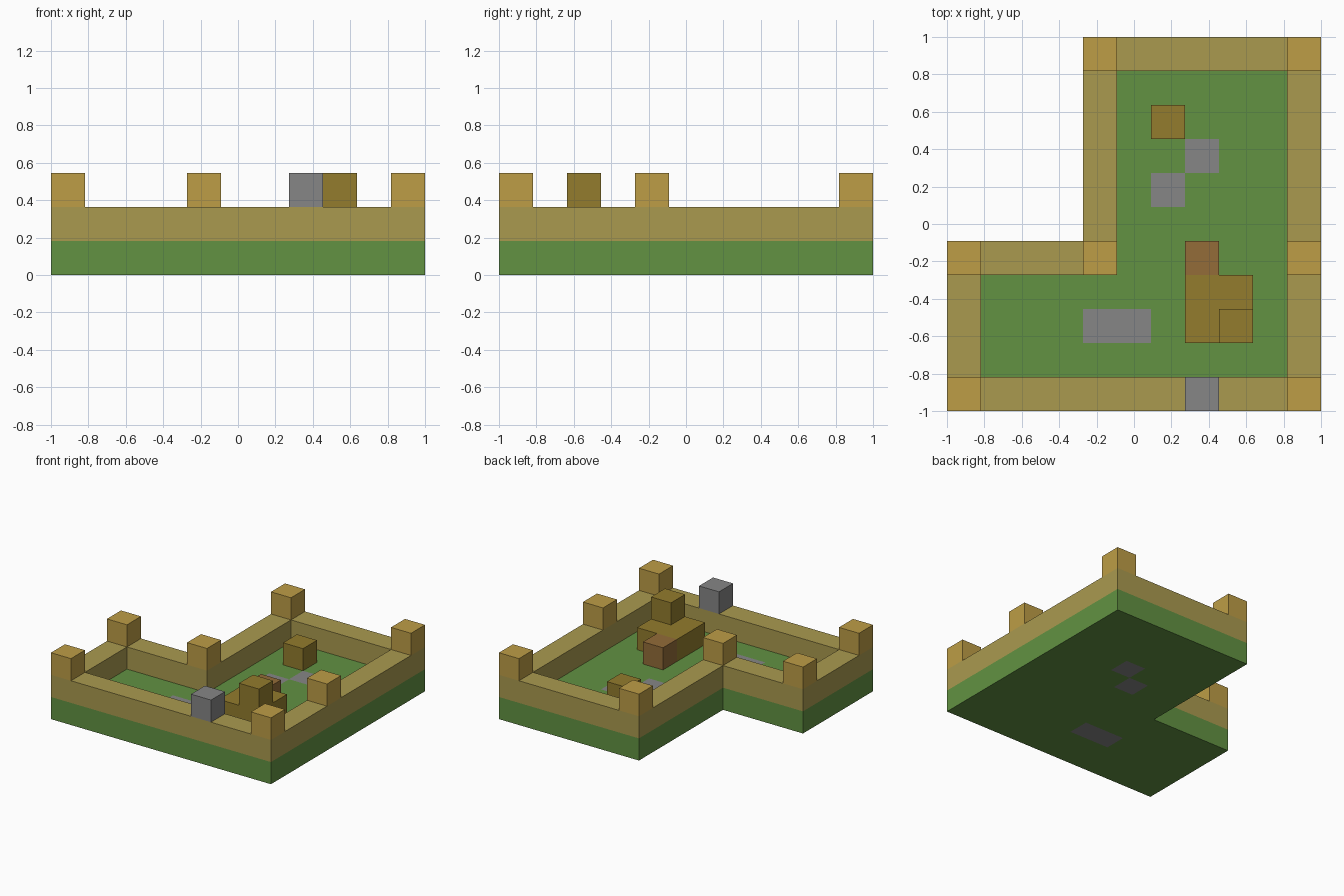
import bpy
import bmesh
from mathutils import Matrix, Vector

cube = bpy.data.objects.get("Cube")
if cube:
    bpy.data.objects.remove(cube, do_unlink=True)

N = 11            # cells along each side
U = 2 / N         # size of one block


def material(name, rgb):
    """Flat material from an 8-bit display colour, converted to linear."""
    lin = [((c / 255 + 0.055) / 1.055) ** 2.4 for c in rgb]
    m = bpy.data.materials.new(name)
    m.use_nodes = True
    m.diffuse_color = (*lin, 1)
    bsdf = m.node_tree.nodes["Principled BSDF"]
    bsdf.inputs["Base Color"].default_value = (*lin, 1)
    bsdf.inputs["Roughness"].default_value = 0.9
    return m


grass = material("grass green", (98, 146, 66))
sand = material("sand wall", (170, 154, 79))
gold = material("golden post", (189, 157, 70))
stone = material("stone grey", (134, 134, 134))
wood = material("dark wood", (147, 124, 45))
clay = material("clay brown", (147, 108, 56))


def block(x0, x1, y0, y1, z):
    """All cells of an inclusive rectangle on one layer."""
    return {(x, y, z) for x in range(x0, x1 + 1) for y in range(y0, y1 + 1)}


def l_shape(z):
    return block(0, 10, 0, 4, z) | block(4, 10, 5, 10, z)


# Layout: L-shaped floor, perimeter wall, corner posts
floor = l_shape(0)
path = block(4, 5, 2, 2, 0) | {(6, 6, 0), (7, 7, 0)}
near = [(i, j) for i in (-1, 0, 1) for j in (-1, 0, 1)]
wall = {(x, y, 1) for x, y, z in floor
        if any((x + i, y + j, 0) not in floor for i, j in near)}
posts = {(x, y, 2) for x, y in
         [(0, 0), (10, 0), (0, 4), (4, 4), (10, 4), (4, 10), (10, 10)]}

parts = [
    ("grass_floor", floor - path, grass),
    ("path_stones", path, stone),
    ("perimeter_wall", wall, sand),
    ("corner_posts", posts, gold),
    ("gate_stone", {(7, 0, 2)}, stone),
    ("house_base", block(7, 8, 2, 3, 1), wood),
    ("house_tower", {(8, 2, 2)}, wood),
    ("house_step", {(7, 4, 1)}, clay),
    ("lone_crate", {(6, 8, 1)}, wood),
]
filled = set().union(*(cells for _, cells, _ in parts))


def build(name, cells, mat):
    """Join unit blocks into one skin, leaving out faces buried by neighbours."""
    bm = bmesh.new()
    for cell in cells:
        centre = Vector(cell) + Vector((0.5, 0.5, 0.5))
        bmesh.ops.create_cube(bm, size=1, matrix=Matrix.Translation(centre))
    bm.normal_update()
    buried = []
    for f in bm.faces:
        p = f.calc_center_median() + f.normal * 0.5
        if tuple(int(c // 1) for c in p) in filled:
            buried.append(f)
    bmesh.ops.delete(bm, geom=buried, context='FACES')
    bmesh.ops.remove_doubles(bm, verts=bm.verts, dist=0.001)
    for v in bm.verts:
        v.co = v.co * U - Vector((1, 1, 0))
    mesh = bpy.data.meshes.new(name)
    bm.to_mesh(mesh)
    bm.free()
    mesh.materials.append(mat)
    bpy.context.collection.objects.link(bpy.data.objects.new(name, mesh))


for part in parts:
    build(*part)
